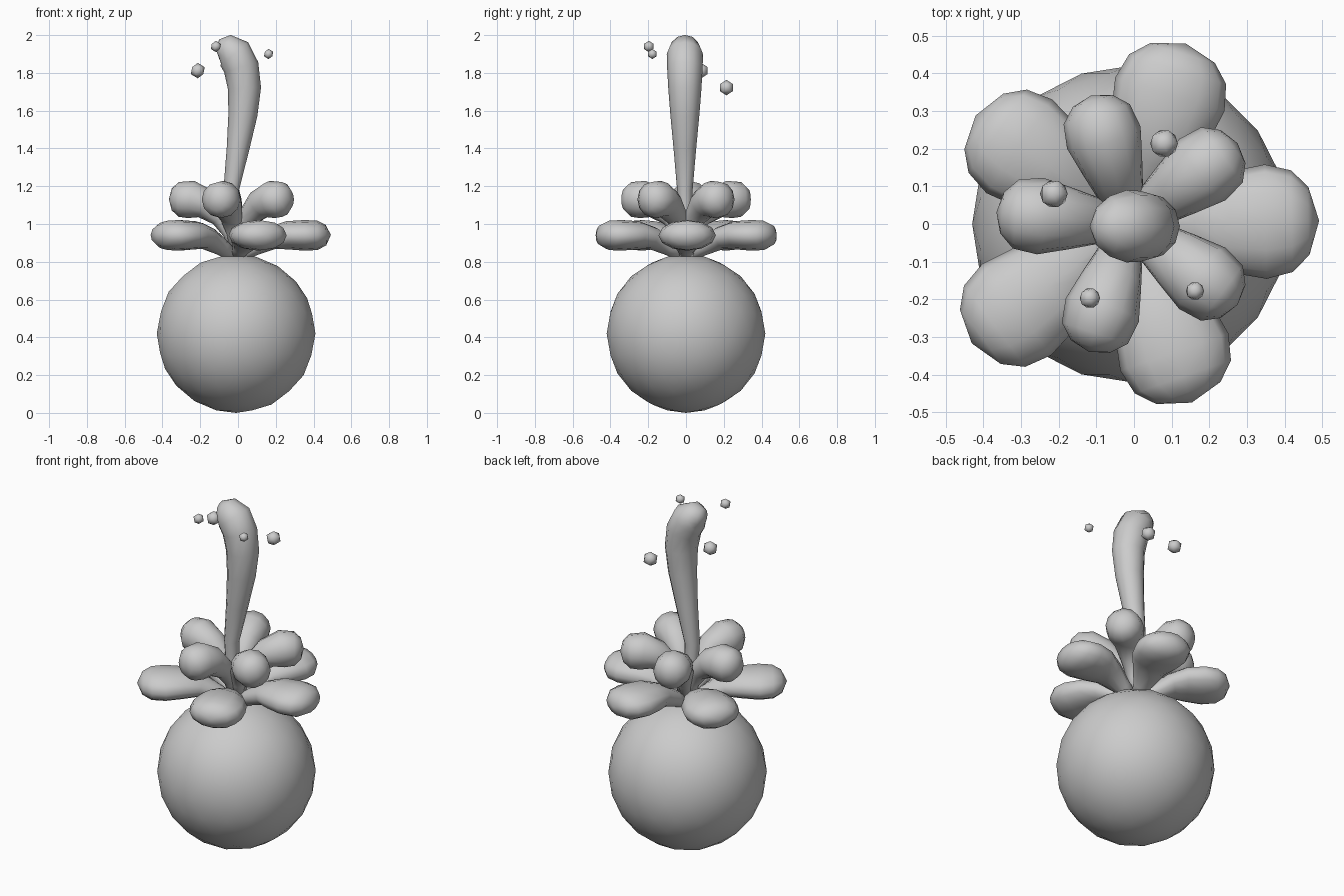
import bpy, bmesh
from math import sin, cos, pi, radians
from mathutils import Vector

if "Cube" in bpy.data.objects:
    bpy.data.objects.remove(bpy.data.objects["Cube"])

CX = -0.01  # plant axis


def finish(name, bm):
    bmesh.ops.recalc_face_normals(bm, faces=bm.faces)
    for f in bm.faces:
        f.smooth = True
    me = bpy.data.meshes.new(name)
    bm.to_mesh(me)
    bm.free()
    ob = bpy.data.objects.new(name, me)
    bpy.context.collection.objects.link(ob)
    return ob


def ball(name, loc, r, sub):
    bm = bmesh.new()
    bmesh.ops.create_icosphere(bm, subdivisions=sub, radius=r)
    ob = finish(name, bm)
    ob.location = loc
    return ob


def loft(name, sections, tip, sides=12):
    """Sections are (x, z, half width, half thickness) along a path in the xz plane."""
    bm = bmesh.new()
    pts = [Vector((s[0], 0, s[1])) for s in sections]
    end = Vector((tip[0], 0, tip[1]))
    rings = []
    for i, (x, z, w, t) in enumerate(sections):
        nxt = pts[i + 1] if i + 1 < len(pts) else end
        d = (nxt - pts[max(i - 1, 0)]).normalized()
        up = Vector((-d.z, 0, d.x))
        side = Vector((0, 1, 0))
        rings.append([bm.verts.new(pts[i] + side * w * cos(a) + up * t * sin(a))
                      for a in (2 * pi * k / sides for k in range(sides))])
    for a, b in zip(rings, rings[1:]):
        for k in range(sides):
            j = (k + 1) % sides
            bm.faces.new((a[k], a[j], b[j], b[k]))
    v = bm.verts.new(end)
    for k in range(sides):
        bm.faces.new((rings[-1][k], rings[-1][(k + 1) % sides], v))
    bm.faces.new(rings[0])
    return finish(name, bm)


# Round body with slightly flattened crown
body = ball("round_body", (CX, 0, 0.42), 0.42, 3)
for v in body.data.vertices:
    v.co.z = min(v.co.z, 0.41)

# Lower ring of broad flat petals
lower = [(0.0, .82, .03, .03), (.09, .875, .05, .045), (.19, .925, .095, .06),
         (.27, .94, .135, .075), (.36, .94, .152, .081), (.43, .94, .135, .078),
         (.475, .942, .09, .055)]
for i in range(5):
    p = loft(f"lower_petal_{i + 1}", lower, (.502, .943))
    p.location.x = CX
    p.rotation_euler.z = radians(1 + 72 * i)
    if i == 3:
        p.scale.x = 1.05

# Upper ring of round club-shaped petals
upper = [(0.0, .83, .03, .03), (.03, .95, .04, .04), (.08, 1.035, .06, .055),
         (.16, 1.105, .082, .08), (.24, 1.13, .102, .1), (.305, 1.13, .092, .092),
         (.342, 1.13, .055, .058)]
for i, ang in enumerate((37, 107, 175, 252, 323)):
    p = loft(f"upper_petal_{i + 1}", upper, (.357, 1.13))
    p.location.x = CX
    p.rotation_euler.z = radians(ang)

# Tall central stalk with a bent rounded head
stalk = [(-.03, .83, .03), (-.03, 1.0, .034), (-.036, 1.18, .041), (0.0, 1.4, .06),
         (.026, 1.58, .077), (.034, 1.72, .088), (.017, 1.83, .094), (-.02, 1.9, .096),
         (-.065, 1.925, .08), (-.1, 1.927, .05)]
ob = loft("central_stalk", [(x, z, r, r) for x, z, r in stalk], (-.118, 1.925))
ob.location.y = -0.006

# Floating droplets
for i, (x, y, z, r) in enumerate([(-.213, .08, 1.812, .041), (-.117, -.197, 1.94, .03),
                                  (.162, -.178, 1.9, .027), (.08, .214, 1.722, .041)]):
    ball(f"droplet_{i + 1}", (x, y, z), r, 1)
